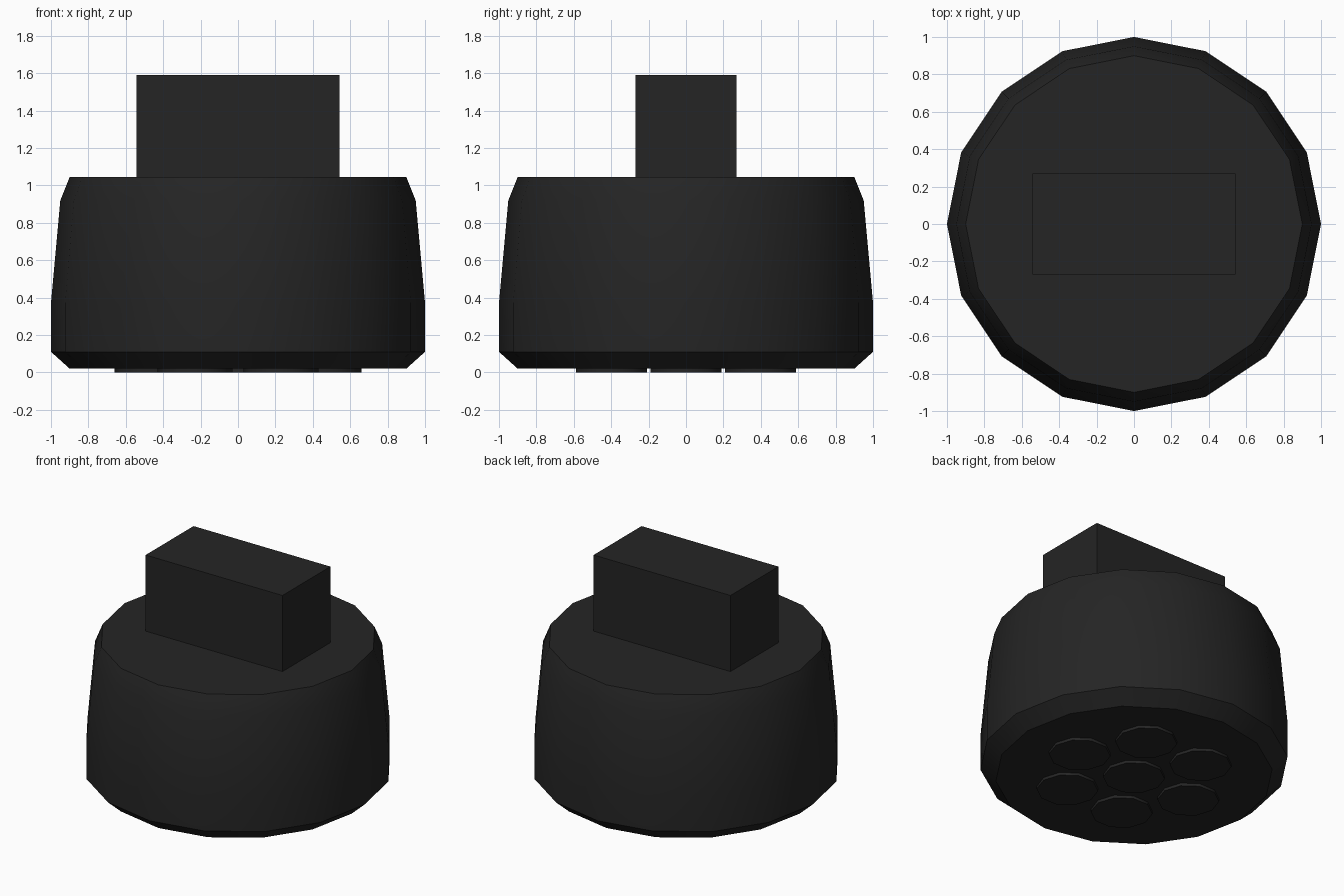
import bpy
import bmesh
from math import cos, sin, pi, radians

cube = bpy.data.objects.get("Cube")
if cube:
    bpy.data.objects.remove(cube, do_unlink=True)

# The single dark colour
black = bpy.data.materials.new("black_rubber")
black.use_nodes = True
colour = (0.018, 0.018, 0.018, 1)
black.diffuse_color = colour
black.node_tree.nodes["Principled BSDF"].inputs["Base Color"].default_value = colour


def finish(name, bm):
    bmesh.ops.recalc_face_normals(bm, faces=bm.faces)
    mesh = bpy.data.meshes.new(name)
    bm.to_mesh(mesh)
    bm.free()
    obj = bpy.data.objects.new(name, mesh)
    bpy.context.collection.objects.link(obj)
    mesh.materials.append(black)
    bpy.ops.object.select_all(action="DESELECT")
    obj.select_set(True)
    bpy.context.view_layer.objects.active = obj
    bpy.ops.object.shade_smooth_by_angle(angle=radians(38))
    return obj


def lathe(name, profile, sides, centre=(0, 0)):
    """Closed solid of revolution from (radius, height) pairs."""
    bm = bmesh.new()
    rings = []
    for r, z in profile:
        rings.append([bm.verts.new((centre[0] + r * cos(2 * pi * i / sides),
                                    centre[1] + r * sin(2 * pi * i / sides), z))
                      for i in range(sides)])
    for low, high in zip(rings, rings[1:]):
        for i in range(sides):
            j = (i + 1) % sides
            bm.faces.new((low[i], low[j], high[j], high[i]))
    bm.faces.new(rings[0])
    bm.faces.new(rings[-1])
    return finish(name, bm)


# Rounded main body
lathe("body", [(0.9, 0.02), (1, 0.11), (1, 0.37), (0.95, 0.92), (0.9, 1.045)], 16)

# Rectangular block on top
bm = bmesh.new()
bmesh.ops.create_cube(bm, size=1)
bmesh.ops.scale(bm, vec=(1.084, 0.542, 0.55), verts=bm.verts)
bmesh.ops.translate(bm, vec=(0, 0, 1.315), verts=bm.verts)
finish("top_block", bm)

# Seven shallow studs underneath: one in the middle, six around it
stud = [(0.2, 0), (0.2, 0.03)]
lathe("centre_stud", stud, 10)
for k in range(6):
    a = k * pi / 3
    lathe(f"outer_stud_{k + 1}", stud, 10, (0.46 * cos(a), 0.46 * sin(a)))
